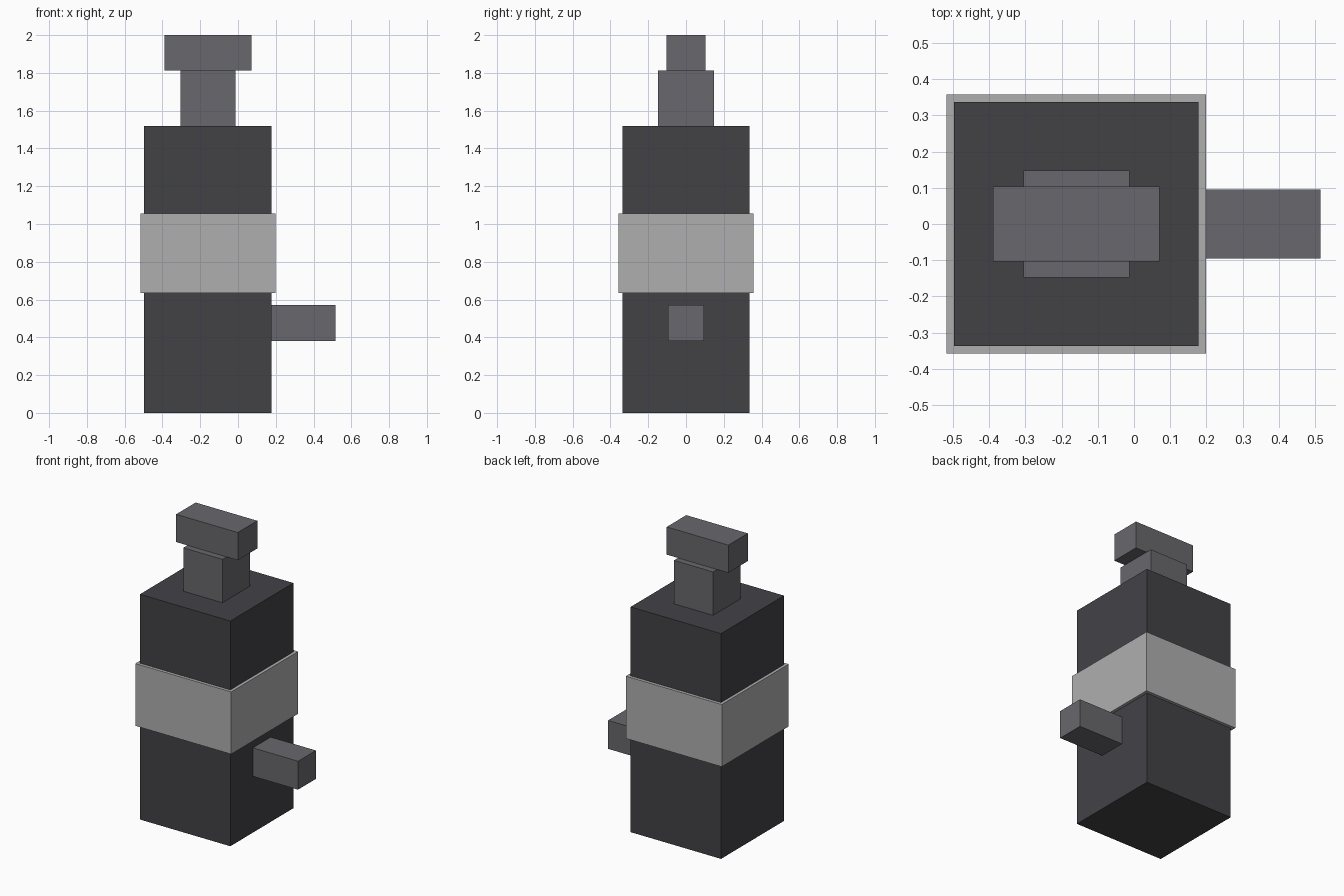
import bpy

if "Cube" in bpy.data.objects:
    bpy.data.objects.remove(bpy.data.objects["Cube"])


def material(name, rgb):
    mat = bpy.data.materials.new(name)
    mat.diffuse_color = (*rgb, 1)
    mat.use_nodes = True
    mat.node_tree.nodes["Principled BSDF"].inputs["Base Color"].default_value = mat.diffuse_color
    return mat


def box(name, x, half_y, z, mat):
    """Box from x and z ranges, symmetric about y = 0."""
    bpy.ops.mesh.primitive_cube_add(
        size=1, location=((x[0] + x[1]) / 2, 0, (z[0] + z[1]) / 2))
    ob = bpy.context.object
    ob.name = name
    ob.scale = (x[1] - x[0], 2 * half_y, z[1] - z[0])
    bpy.ops.object.transform_apply(location=False, rotation=False, scale=True)
    ob.data.materials.append(mat)
    return ob


dark = material("dark_casing", (0.055, 0.054, 0.062))
mid = material("grey_fitting", (0.14, 0.138, 0.153))
light = material("light_band", (0.43, 0.43, 0.43))

# Main tank and the band wrapped around it
box("body", (-0.497, 0.178), 0.336, (0, 1.52), dark)
box("label_band", (-0.517, 0.199), 0.357, (0.635, 1.055), light)

# Neck and handle bar on top
box("neck", (-0.305, -0.013), 0.147, (1.52, 1.813), mid)
box("top_handle", (-0.389, 0.071), 0.104, (1.813, 2.0), mid)

# Outlet low on the right side
box("side_spout", (0.178, 0.515), 0.095, (0.38, 0.572), mid)
